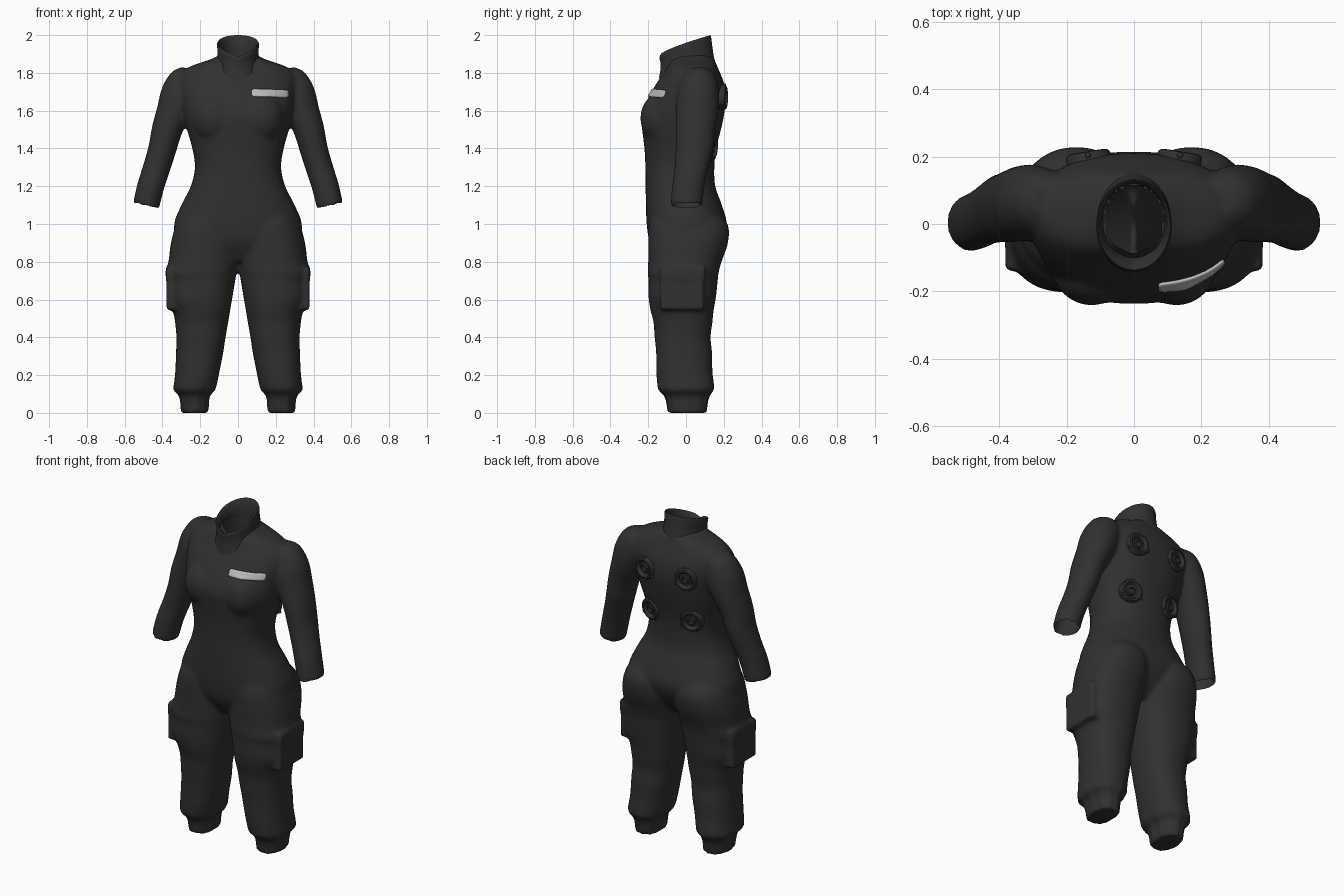
import bpy, bmesh, math
from mathutils import Vector
from mathutils.bvhtree import BVHTree

if "Cube" in bpy.data.objects:
    bpy.data.objects.remove(bpy.data.objects["Cube"])


def material(name, value):
    m = bpy.data.materials.new(name)
    m.use_nodes = True
    m.diffuse_color = (value, value, value, 1)
    m.node_tree.nodes["Principled BSDF"].inputs["Base Color"].default_value = (value, value, value, 1)
    return m


CLOTH = material("charcoal cloth", 0.03)
PATCH = material("light grey patch", 0.5)


def finish(name, bm, mat, angle=40):
    bmesh.ops.recalc_face_normals(bm, faces=bm.faces)
    me = bpy.data.meshes.new(name)
    bm.to_mesh(me)
    bm.free()
    me.materials.append(mat)
    ob = bpy.data.objects.new(name, me)
    bpy.context.collection.objects.link(ob)
    bpy.ops.object.select_all(action="DESELECT")
    ob.select_set(True)
    bpy.context.view_layer.objects.active = ob
    bpy.ops.object.shade_smooth_by_angle(angle=math.radians(angle))
    return ob


def spline(rows, steps=5):
    """Smoothly interpolate between rows of section values."""
    out = []
    for i in range(len(rows) - 1):
        a, b, c, d = rows[max(i - 1, 0)], rows[i], rows[i + 1], rows[min(i + 2, len(rows) - 1)]
        for s in range(steps):
            t = s / steps
            out.append([0.5 * (2 * q + (r - p) * t + (2 * p - 5 * q + 4 * r - w) * t * t
                               + (3 * q - p - 3 * r + w) * t ** 3)
                        for p, q, r, w in zip(a, b, c, d)])
    return out + [list(rows[-1])]


def skin(bm, rings, caps=True):
    loops = [[bm.verts.new(p) for p in ring] for ring in rings]
    n = len(loops[0])
    for a, b in zip(loops, loops[1:]):
        for i in range(n):
            bm.faces.new((a[i], a[(i + 1) % n], b[(i + 1) % n], b[i]))
    if caps:
        bm.faces.new(loops[0])
        bm.faces.new(loops[-1][::-1])


def oval(center, u, v, power=2.0, pleat=0.0, n=64):
    pts = []
    for i in range(n):
        t = math.tau * i / n
        c, s = math.cos(t), math.sin(t)
        k = 1 + pleat * math.cos(11 * t)
        e = 2 / power
        pts.append(center + u * (k * math.copysign(abs(c) ** e, c))
                   + v * (k * math.copysign(abs(s) ** e, s)))
    return pts


def flat_ring(z, x0, x1, y0, y1, power=2.3, pleat=0.0):
    return oval(Vector(((x0 + x1) / 2, (y0 + y1) / 2, z)),
                Vector(((x1 - x0) / 2, 0, 0)), Vector((0, (y1 - y0) / 2, 0)), power, pleat)


# Torso sections: z, half width, front, back
TORSO = [(0.80, .22, -.13, .10), (0.90, .32, -.19, .18), (1.0, .338, -.208, .215), (1.1, .30, -.212, .19),
         (1.2, .25, -.214, .155), (1.3, .228, -.215, .15), (1.4, .242, -.22, .16), (1.5, .27, -.232, .185),
         (1.57, .285, -.236, .2), (1.65, .3, -.208, .21), (1.73, .31, -.165, .205), (1.79, .30, -.125, .185),
         (1.835, .25, -.10, .165), (1.87, .15, -.085, .15), (1.90, .09, -.07, .12)]
# Leg sections: z, inner, outer, front, back
LEG = [(1.08, .05, .27, -.16, .14), (1.0, .01, .325, -.195, .22), (.9, -.005, .355, -.2, .222),
       (.8, .0, .368, -.2, .188), (.74, .008, .385, -.203, .172), (.70, .015, .373, -.198, .168),
       (.61, .03, .374, -.198, .158), (.54, .042, .345, -.187, .146), (.48, .052, .333, -.172, .14),
       (.4, .066, .326, -.166, .13), (.32, .078, .328, -.158, .138), (.22, .098, .332, -.157, .14),
       (.16, .11, .338, -.153, .147), (.12, .12, .34, -.145, .147), (.085, .15, .308, -.112, .122),
       (.0, .155, .302, -.095, .108)]
# Sleeve sections: centre x, y, z, then half width and half depth
ARM = [(.25, .07, 1.82, .05, .05), (.27, .07, 1.785, .085, .085), (.30, .065, 1.70, .105, .11),
       (.335, .06, 1.6, .095, .112), (.375, .05, 1.5, .082, .105), (.40, .045, 1.4, .075, .1),
       (.43, .03, 1.3, .073, .09), (.462, .012, 1.2, .072, .086), (.487, .003, 1.095, .071, .084)]

# Suit body: torso, legs, sleeves and chest fused into one cloth surface
bm = bmesh.new()
skin(bm, [flat_ring(z, -w, w, f, b) for z, w, f, b in spline(TORSO)])
tilt = Vector((.97, 0, .22))
for side in (1, -1):
    legs = []
    for z, i, o, f, b in spline(LEG):
        pleat = .045 if z < .1 else .02 if z < .15 else 0
        legs.append(flat_ring(z, side * i, side * o, f, b, 2.3, pleat))
    skin(bm, legs)
    skin(bm, [oval(Vector((side * x, y, z)), Vector((side * tilt.x, 0, tilt.z)) * w,
                   Vector((0, d, 0))) for x, y, z, w, d in spline(ARM)])
    ball = bmesh.ops.create_uvsphere(bm, u_segments=32, v_segments=20, radius=1)["verts"]
    for v in ball:
        v.co = Vector((side * .125 + v.co.x * .12, -.12 + v.co.y * .122, 1.56 + v.co.z * .14))
    # Cargo pocket pads on the outer thighs
    for z, h, grow in ((.63, .085, 0), (.735, .035, .008)):
        pad = bmesh.ops.create_cube(bm, size=1)["verts"]
        for v in pad:
            v.co = Vector((side * (.325 + v.co.x * (.106 + grow)), -.02 + v.co.y * (.23 + grow), z + v.co.z * 2 * h))
suit = finish("suit_body", bm, CLOTH)
remesh = suit.modifiers.new("fuse", "REMESH")
remesh.mode = "VOXEL"
remesh.voxel_size = 0.011
soft = suit.modifiers.new("soften", "SMOOTH")
soft.factor, soft.iterations = 0.5, 8
for name in ("fuse", "soften"):
    bpy.ops.object.modifier_apply(modifier=name)

# Open the neck and the sleeve ends
bm = bmesh.new()
bm.from_mesh(suit.data)
bm.normal_update()
surface = BVHTree.FromBMesh(bm)
holes = []
for f in bm.faces:
    c = f.calc_center_median()
    neck = c.z > 1.74 and (c.x / .088) ** 2 + ((c.y - .015) / .1) ** 2 < 1
    down = Vector((math.copysign(.22, c.x), 0, -.97))
    if neck or (abs(c.x) > .4 and c.z < 1.13 and f.normal.dot(down) > .85):
        holes.append(f)
bmesh.ops.delete(bm, geom=holes, context="FACES")
bm.to_mesh(suit.data)
bm.free()
bpy.ops.object.shade_smooth_by_angle(angle=math.radians(60))

# Standing collar: sloping rings, outside then over the rim and down the inside
COLLAR = [(1.77, 1.83, .135, -.145, .165), (1.83, 1.88, .112, -.135, .148), (1.87, 1.95, .108, -.136, .138),
          (1.89, 1.99, .112, -.141, .133), (1.897, 2.0, .108, -.136, .13), (1.89, 1.992, .098, -.12, .122),
          (1.85, 1.93, .092, -.1, .12), (1.75, 1.80, .092, -.095, .115)]
bm = bmesh.new()
rings = []
for zf, zb, w, f, b in COLLAR:
    ring = flat_ring(0, -w, w, f, b, 2.0)
    for p in ring:
        t = max(0, (p.y - f) / (b - f))
        p.z = zf + (zb - zf) * t ** .75 - .012 * max(0, 1 - abs(p.x) / .03) * (p.y < 0)
    rings.append(ring)
skin(bm, rings, caps=False)
finish("collar", bm, CLOTH, 60)

# Name patch laid on the left chest
bm = bmesh.new()
cols, rows = 20, 4
grid = []
for i in range(cols + 1):
    x = .072 + .19 * i / cols
    half = .02 if 0 < i < cols else .012
    line = []
    for j in range(rows + 1):
        z = 1.692 - .005 * i / cols + half * (2 * j / rows - 1)
        hit, normal, _, _ = surface.ray_cast(Vector((x, -1, z)), Vector((0, 1, 0)))
        line.append(bm.verts.new(hit + normal * .006))
    grid.append(line)
for a, b in zip(grid, grid[1:]):
    for j in range(rows):
        bm.faces.new((a[j], b[j], b[j + 1], a[j + 1]))
patch = finish("chest_patch", bm, PATCH)
thick = patch.modifiers.new("thickness", "SOLIDIFY")
thick.thickness, thick.offset = .008, 0

# Round ports on the back
PORT = [(.066, -.02), (.066, .008), (.06, .018), (.05, .02), (.043, .014), (.038, .0),
        (.027, .0), (.025, .012), (.018, .014), (.014, .004), (.002, .004)]
for level, z in (("upper", 1.67), ("lower", 1.40)):
    for label, side in (("left", 1), ("right", -1)):
        hit, normal, _, _ = surface.ray_cast(Vector((side * .135, 1, z)), Vector((0, -1, 0)))
        axis = (normal + Vector((0, .6, 0))).normalized()
        u = axis.cross(Vector((0, 0, 1))).normalized()
        v = u.cross(axis)
        bm = bmesh.new()
        skin(bm, [oval(hit + axis * h, u * r, v * r, n=40) for r, h in PORT])
        # Small locking lugs on the rim
        for k in range(3):
            a = math.tau * k / 3 + math.pi / 2
            spot = hit + axis * .008 + (u * math.cos(a) + v * math.sin(a)) * .066
            lug = bmesh.ops.create_icosphere(bm, subdivisions=2, radius=.009)["verts"]
            bmesh.ops.translate(bm, verts=lug, vec=spot)
        finish(f"back_port_{level}_{label}", bm, CLOTH)
